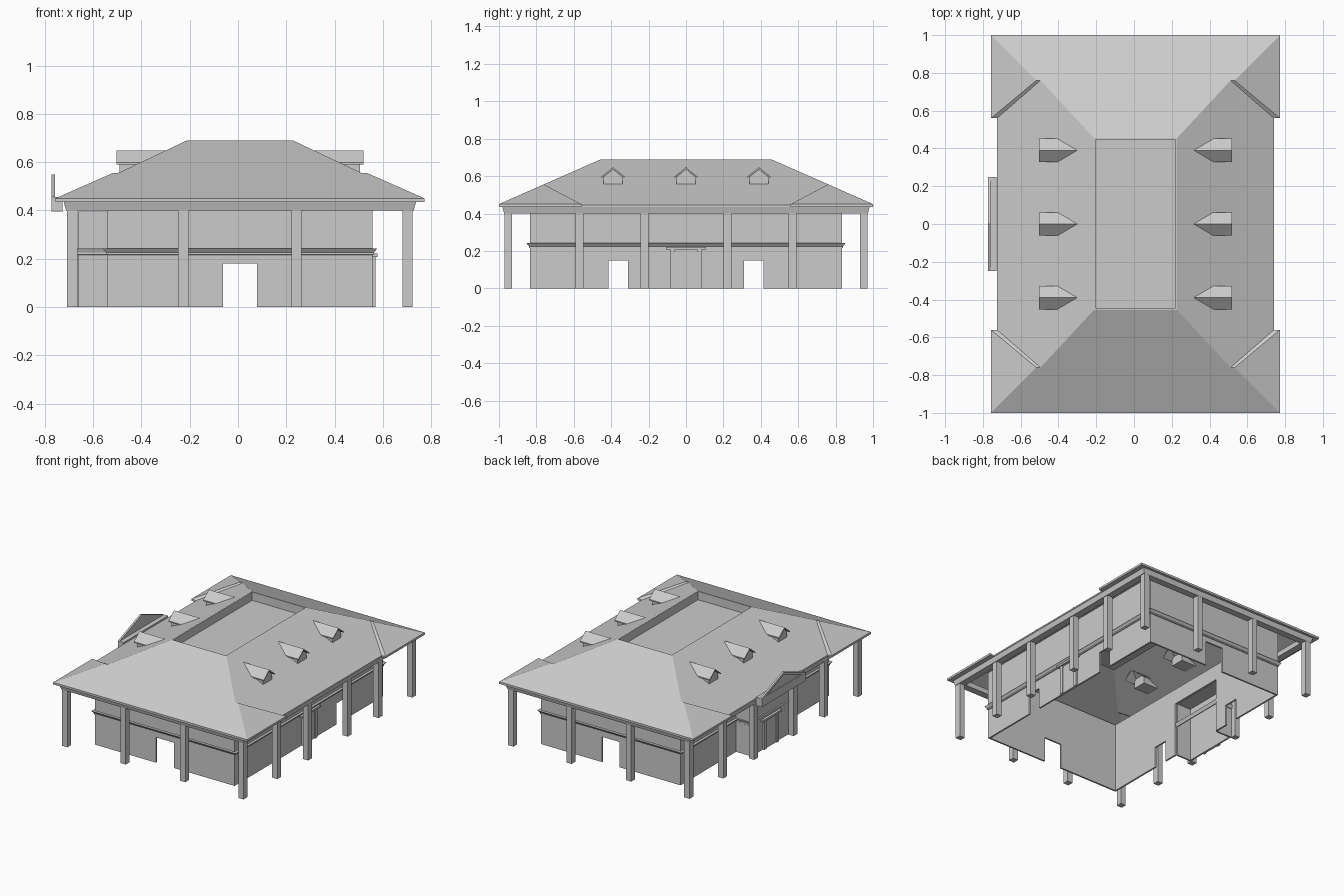
import bpy, bmesh

if "Cube" in bpy.data.objects:
    bpy.data.objects.remove(bpy.data.objects["Cube"])

CX = 0.008  # plan centre of the building in x
grey = bpy.data.materials.new("plain_grey")
grey.diffuse_color = (0.6, 0.6, 0.6, 1)
grey.use_nodes = True
grey.node_tree.nodes["Principled BSDF"].inputs["Base Color"].default_value = grey.diffuse_color


def finish(name, bm, mirror=(False, False)):
    bmesh.ops.recalc_face_normals(bm, faces=bm.faces)
    me = bpy.data.meshes.new(name)
    bm.to_mesh(me)
    bm.free()
    me.materials.append(grey)
    ob = bpy.data.objects.new(name, me)
    ob.location.x = CX
    bpy.context.collection.objects.link(ob)
    if any(mirror):
        m = ob.modifiers.new("mirror", 'MIRROR')
        m.use_axis = (mirror[0], mirror[1], False)
        m.merge_threshold = 0.0005
    return ob


def faces(bm, polys):
    for p in polys:
        bm.faces.new([bm.verts.new(c) for c in p])
    bmesh.ops.remove_doubles(bm, verts=bm.verts, dist=1e-5)


def box(bm, x0, x1, y0, y1, z0, z1):
    v = [bm.verts.new((x, y, z)) for z in (z0, z1)
         for x, y in ((x0, y0), (x1, y0), (x1, y1), (x0, y1))]
    for f in ((3, 2, 1, 0), (4, 5, 6, 7), (0, 1, 5, 4), (1, 2, 6, 5), (2, 3, 7, 6), (3, 0, 4, 7)):
        bm.faces.new([v[i] for i in f])


def prism_x(bm, prof, x0, x1):
    """Extrude a (y, z) profile along x."""
    a = [bm.verts.new((x0, y, z)) for y, z in prof]
    b = [bm.verts.new((x1, y, z)) for y, z in prof]
    bm.faces.new(a)
    bm.faces.new(b[::-1])
    for i in range(len(prof)):
        j = (i + 1) % len(prof)
        bm.faces.new((a[i], b[i], b[j], a[j]))


def ring(bm, cx, hx, hy, prof, closed=True):
    """Sweep an (offset, z) profile round a rectangle."""
    rows = [[bm.verts.new((cx + sx * (hx + o), sy * (hy + o), z))
             for sx, sy in ((-1, -1), (1, -1), (1, 1), (-1, 1))] for o, z in prof]
    n = len(rows)
    for i in range(n if closed else n - 1):
        a, b = rows[i], rows[(i + 1) % n]
        for k in range(4):
            bm.faces.new((a[k], a[(k + 1) % 4], b[(k + 1) % 4], b[k]))


def wall(bm, axis, p0, p1, a0, a1, openings, top):
    """Thin wall between a0 and a1 with floor-level openings (start, end, height)."""
    def piece(s, e, z0, z1):
        if axis == 'x':
            box(bm, s, e, p0, p1, z0, z1)
        else:
            box(bm, p0, p1, s, e, z0, z1)
    cur = a0
    for s, e, h in openings:
        piece(cur, s, 0, top)
        piece(s, e, h, top)
        cur = e
    piece(cur, a1, 0, top)


# Roof: one quarter, mirrored; side slopes sit lower than the corner pieces
E, R = (0.765, 1.0, 0.45), (0.22, 0.455, 0.69)
P, Q = (0.525, 0.76, 0.556), (0.503, 0.76, 0.556)
C, D = (0.765, 0.56, 0.45), (0.733, 0.56, 0.445)
bm = bmesh.new()
ze, rx, ry, zr = 0.435, 0.21, 0.447, 0.63
faces(bm, [
    [(0, 1, 0.45), E, P, Q, R, (0, 0.455, 0.69)],                 # end slope
    [E, C, P],                                                    # corner piece
    [P, C, D, Q],                                                 # step
    [D, (0.733, 0, 0.445), (0.22, 0, 0.69), R, Q],                # lowered side slope
    [(0, 1, 0.45), E, (0.765, 1, ze), (0, 1, ze)],                # fascia
    [E, C, (0.765, 0.56, ze), (0.765, 1, ze)],
    [C, D, (0.733, 0.56, ze), (0.765, 0.56, ze)],
    [D, (0.733, 0, 0.445), (0.733, 0, ze), (0.733, 0.56, ze)],
    [(0, 1, ze), (0.765, 1, ze), (0.725, 0.975, ze), (0, 0.975, ze)],  # soffit
    [(0.765, 1, ze), (0.765, 0.56, ze), (0.725, 0.56, ze), (0.725, 0.975, ze)],
    [(0.733, 0.56, ze), (0.733, 0, ze), (0.725, 0, ze), (0.725, 0.56, ze)],
    [(0, 0.455, 0.69), R, (rx, ry, 0.69), (0, ry, 0.69)],         # rim of roof well
    [R, (0.22, 0, 0.69), (rx, 0, 0.69), (rx, ry, 0.69)],
    [(0, ry, 0.69), (rx, ry, 0.69), (rx, ry, zr), (0, ry, zr)],   # well sides
    [(rx, ry, 0.69), (rx, 0, 0.69), (rx, 0, zr), (rx, ry, zr)],
    [(0, 0, zr), (rx, 0, zr), (rx, ry, zr), (0, ry, zr)],         # well floor
])
finish("hipped_roof", bm, (True, True))

# Beam carried by the columns
bm = bmesh.new()
ring(bm, 0, 0.72, 0.972, [(0, 0.40), (0.01, 0.436), (-0.05, 0.436), (-0.05, 0.40)])
finish("eave_beam", bm)

# Columns round the veranda
bm = bmesh.new()
for x, y in ((0.695, 0.95), (0.235, 0.95), (0.695, 0.57), (0.695, 0.222)):
    box(bm, x - 0.021, x + 0.021, y - 0.021, y + 0.021, 0, 0.402)
finish("veranda_columns", bm, (True, True))

# Dormers
bm = bmesh.new()
for y in (-0.39, 0, 0.39):
    prism_x(bm, [(y - 0.05, 0.55), (y + 0.05, 0.55), (y + 0.05, 0.597), (y, 0.637), (y - 0.05, 0.597)], 0.38, 0.498)
    prism_x(bm, [(y - 0.062, 0.59), (y, 0.638), (y + 0.062, 0.59), (y + 0.062, 0.598),
                 (y, 0.648), (y - 0.062, 0.598)], 0.31, 0.512)
finish("dormers", bm, (True, False))

# House walls
HX, HY, T, TOP = 0.55, 0.835, 0.012, 0.50
PY, PX = 0.21, -0.672
bm = bmesh.new()
for s in (-1, 1):
    lo, hi = sorted((s * HY, s * (HY - T)))
    wall(bm, 'x', lo, hi, -HX, HX, [(-0.07, 0.07, 0.18)], TOP)
win = [(-0.415, -0.31, 0.15), (0.31, 0.415, 0.15)]
wall(bm, 'y', HX - T, HX, -HY, HY, win, TOP)
wall(bm, 'y', -HX, T - HX, -HY, HY, [win[0], (-PY, PY, 0.39), win[1]], TOP)
finish("house_walls", bm)

# Moulding round the house
mould = [(0, 0.215), (0.005, 0.217), (0.005, 0.225), (0.018, 0.242), (0, 0.242)]
bm = bmesh.new()
ring(bm, 0, HX, HY, mould, False)
finish("wall_moulding", bm)

# Entrance block on the left side
bm = bmesh.new()
box(bm, PX, PX + T, -PY, PY, 0, 0.395)
for s in (-1, 1):
    lo, hi = sorted((s * PY, s * (PY - T)))
    box(bm, PX, -HX, lo, hi, 0, 0.395)
box(bm, PX, -HX, -PY, PY, 0.388, 0.396)
finish("entrance_block", bm)
bm = bmesh.new()
ring(bm, (PX - HX) / 2, (-HX - PX) / 2, PY, [(o * 0.6, z) for o, z in mould], False)
finish("entrance_moulding", bm)

# Door surrounds on the right wall and the entrance block
for name, x, s in (("right_door_surround", HX, 1), ("left_door_surround", PX, -1)):
    bm = bmesh.new()
    for y in (-0.07, 0.07):
        lo, hi = sorted((x, x + s * 0.012))
        box(bm, lo, hi, y - 0.012, y + 0.012, 0, 0.21)
    lo, hi = sorted((x, x + s * 0.02))
    box(bm, lo, hi, -0.107, 0.107, 0.208, 0.222)
    lo, hi = sorted((x, x + s * 0.005))
    box(bm, lo, hi, -0.058, 0.058, 0, 0.195)
    finish(name, bm)

# Gable front above the entrance
bm = bmesh.new()
box(bm, -0.781, -0.735, -0.25, 0.25, 0.395, 0.455)
prism_x(bm, [(-0.24, 0.455), (0.24, 0.455), (0, 0.54)], -0.774, -0.768)
for s in (-1, 1):
    prism_x(bm, [(s * 0.25, 0.455), (0, 0.55), (0, 0.532), (s * 0.2, 0.455)], -0.781, -0.767)
finish("entrance_gable", bm)
